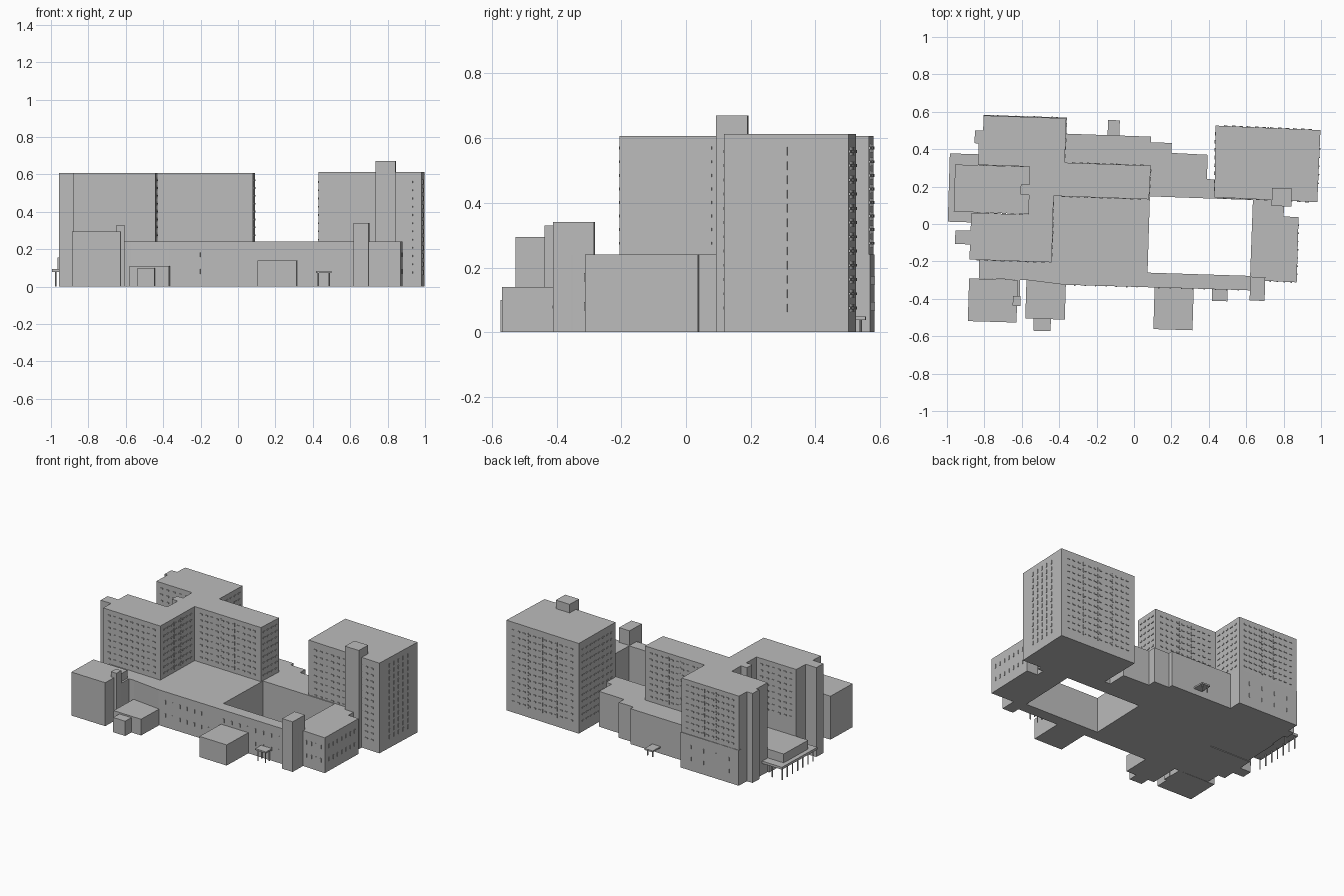
import bpy, bmesh
from mathutils import Vector, Matrix

cube = bpy.data.objects.get("Cube")
if cube:
    bpy.data.objects.remove(cube, do_unlink=True)

GREY = (0.5, 0.5, 0.5, 1)
mat = bpy.data.materials.new("concrete_grey")
mat.use_nodes = True
mat.diffuse_color = GREY
bsdf = next(n for n in mat.node_tree.nodes if n.type == 'BSDF_PRINCIPLED')
bsdf.inputs["Base Color"].default_value = GREY


def finish(bm, name):
    bmesh.ops.recalc_face_normals(bm, faces=bm.faces)
    mesh = bpy.data.meshes.new(name)
    bm.to_mesh(mesh)
    bm.free()
    mesh.materials.append(mat)
    obj = bpy.data.objects.new(name, mesh)
    bpy.context.collection.objects.link(obj)
    return obj


def prism(name, outline, top, base=0.0):
    """Upright block over a flat outline."""
    bm = bmesh.new()
    face = bm.faces.new([bm.verts.new((x, y, base)) for x, y in outline])
    ext = bmesh.ops.extrude_face_region(bm, geom=[face])
    verts = [g for g in ext["geom"] if isinstance(g, bmesh.types.BMVert)]
    bmesh.ops.translate(bm, verts=verts, vec=(0, 0, top - base))
    return finish(bm, name)


def block(name, x0, x1, y0, y1, top, base=0.0, tilt=-0.03):
    """Block whose walls follow the slight turn of the site."""
    dx, dy = (y1 - y0) * -tilt / 2, (x1 - x0) * tilt / 2
    return prism(name, [(x0 - dx, y0 - dy), (x1 - dx, y0 + dy),
                        (x1 + dx, y1 + dy), (x0 + dx, y1 - dy)], top, base)


def windows(name, walls, levels, size, margin=0.06):
    """Rows of thin window frames; each wall is (start, end, count), outside on its right."""
    bm = bmesh.new()
    for p, q, count in walls:
        p, q = Vector((*p, 0)), Vector((*q, 0))
        u = (q - p).normalized()
        turn = Matrix((u, (-u.y, u.x, 0), (0, 0, 1))).transposed().to_4x4()
        for i in range(count):
            t = margin + (1 - 2 * margin) * (i + 0.5) / count
            spot = p.lerp(q, t)
            for z in levels:
                place = Matrix.Translation((spot.x, spot.y, z)) @ turn
                scale = Matrix.Diagonal((size[0], 0.008, size[1], 1))
                bmesh.ops.create_cube(bm, size=1, matrix=place @ scale)
    return finish(bm, name)


def canopy(name, x0, x1, y0, y1, top, thick, posts, radius=0.004):
    """Flat roof slab on round posts."""
    block(name + "_slab", x0, x1, y0, y1, top, top - thick)
    bm = bmesh.new()
    for x, y in posts:
        bmesh.ops.create_cone(bm, cap_ends=True, segments=8, radius1=radius, radius2=radius,
                              depth=top - thick,
                              matrix=Matrix.Translation((x, y, (top - thick) / 2)))
    finish(bm, name + "_posts")


# Low base building around an open courtyard
LOW = 0.24
prism("podium_west", [(-0.83, -0.29), (-0.57, -0.3), (-0.37, -0.325), (0.07, -0.338),
                      (0.09, 0.31), (0.09, 0.467), (-0.37, 0.483), (-0.37, 0.32),
                      (-0.56, 0.32), (-0.56, 0.05), (-0.83, 0.05)], LOW)
prism("podium_front_wing", [(0.07, -0.338), (0.7, -0.357), (0.7, -0.28), (0.07, -0.26)], LOW)
prism("podium_east_wing", [(0.62, -0.3), (0.87, -0.312), (0.88, 0.037), (0.8, 0.04),
                           (0.803, 0.13), (0.636, 0.135)], LOW)
prism("podium_back_wing", [(0.08, 0.148), (0.64, 0.128), (0.64, 0.23), (0.39, 0.24), (0.394, 0.37),
                           (0.2, 0.38), (0.202, 0.433), (0.09, 0.437)], LOW)

# West tower with three arms around a recess
TALL = 0.607
tower = [(-0.88, -0.19), (-0.44, -0.205), (-0.43, 0.15), (0.08, 0.132), (0.09, 0.312),
         (-0.37, 0.328), (-0.362, 0.565), (-0.803, 0.58), (-0.807, 0.5), (-0.85, 0.5),
         (-0.853, 0.432), (-0.83, 0.431), (-0.835, 0.316), (-0.56, 0.307), (-0.56, 0.21),
         (-0.605, 0.212), (-0.608, 0.158), (-0.562, 0.156), (-0.565, 0.05), (-0.87, 0.06)]
prism("west_tower", tower, TALL)
block("west_stair_shaft", -0.956, -0.865, -0.108, -0.035, TALL)
block("back_arm_base", -0.806, -0.361, 0.45, 0.576, LOW)

# East tower and its projecting lift shaft
east = [(0.43, 0.143), (0.98, 0.117), (0.997, 0.502), (0.437, 0.526)]
prism("east_tower", east, 0.612)
block("lift_shaft", 0.737, 0.843, 0.095, 0.192, 0.67)

# Small blocks along the front
block("front_left_block", -0.885, -0.625, -0.523, -0.295, 0.295)
block("front_left_stair", -0.648, -0.607, -0.437, -0.385, 0.33)
prism("front_left_link", [(-0.64, -0.385), (-0.61, -0.385), (-0.61, -0.29), (-0.64, -0.29)], 0.24)
block("entrance_block", -0.578, -0.367, -0.508, -0.3, 0.11)
block("entrance_porch", -0.537, -0.445, -0.572, -0.49, 0.1)
block("front_middle_block", 0.107, 0.316, -0.565, -0.335, 0.14)
block("front_stair_tower", 0.62, 0.7, -0.41, -0.283, 0.34)

# Canopies
canopy("west_canopy", -0.99, -0.832, 0.01, 0.375, 0.095, 0.016,
       [(-0.975, 0.03 + 0.055 * i) for i in range(7)] + [(-0.9, 0.03), (-0.9, 0.36)])
block("west_low_hall", -0.96, -0.56, 0.06, 0.312, 0.155, 0.085)
block("west_low_hall_base", -0.85, -0.56, 0.06, 0.312, 0.085)
canopy("front_canopy", 0.417, 0.5, -0.412, -0.35, 0.083, 0.01,
       [(x, y) for x in (0.43, 0.487) for y in (-0.4, -0.36)])
canopy("back_canopy", -0.14, -0.077, 0.47, 0.555, 0.048, 0.01, [(-0.128, 0.54), (-0.09, 0.54)])

# Window rows
upper = [0.275 + 0.042 * i for i in range(8)]
full = [0.075 + 0.044 * i for i in range(12)]
SMALL, SLOT = (0.019, 0.009), (0.007, 0.026)
edges = list(zip(tower, tower[1:] + tower[:1]))
counts = {0: 9, 1: 8, 2: 11, 3: 4, 4: 10, 5: 5, 6: 10, 12: 5, 18: 6}
windows("west_tower_windows", [(*edges[i], n) for i, n in counts.items()], upper, SMALL)
windows("west_tower_slots", [(*edges[i], 2) for i in (1, 2, 4, 6)], upper, SLOT, 0.3)
windows("east_tower_windows", [(east[0], east[1], 11), (east[2], east[3], 12),
                               (east[3], east[0], 8)], full, SMALL)
windows("east_tower_slots", [(east[1], east[2], 5), (east[2], east[3], 3)], full, SLOT, 0.2)
windows("podium_windows", [((-0.37, -0.325), (0.07, -0.338), 7), ((0.07, -0.338), (0.62, -0.354), 8),
                           ((0.7, -0.304), (0.87, -0.312), 4), ((0.87, -0.312), (0.88, 0.037), 7)],
        (0.08, 0.17), SLOT)
windows("back_base_windows", [((-0.362, 0.568), (-0.803, 0.582), 4)], (0.08, 0.16), SLOT)
